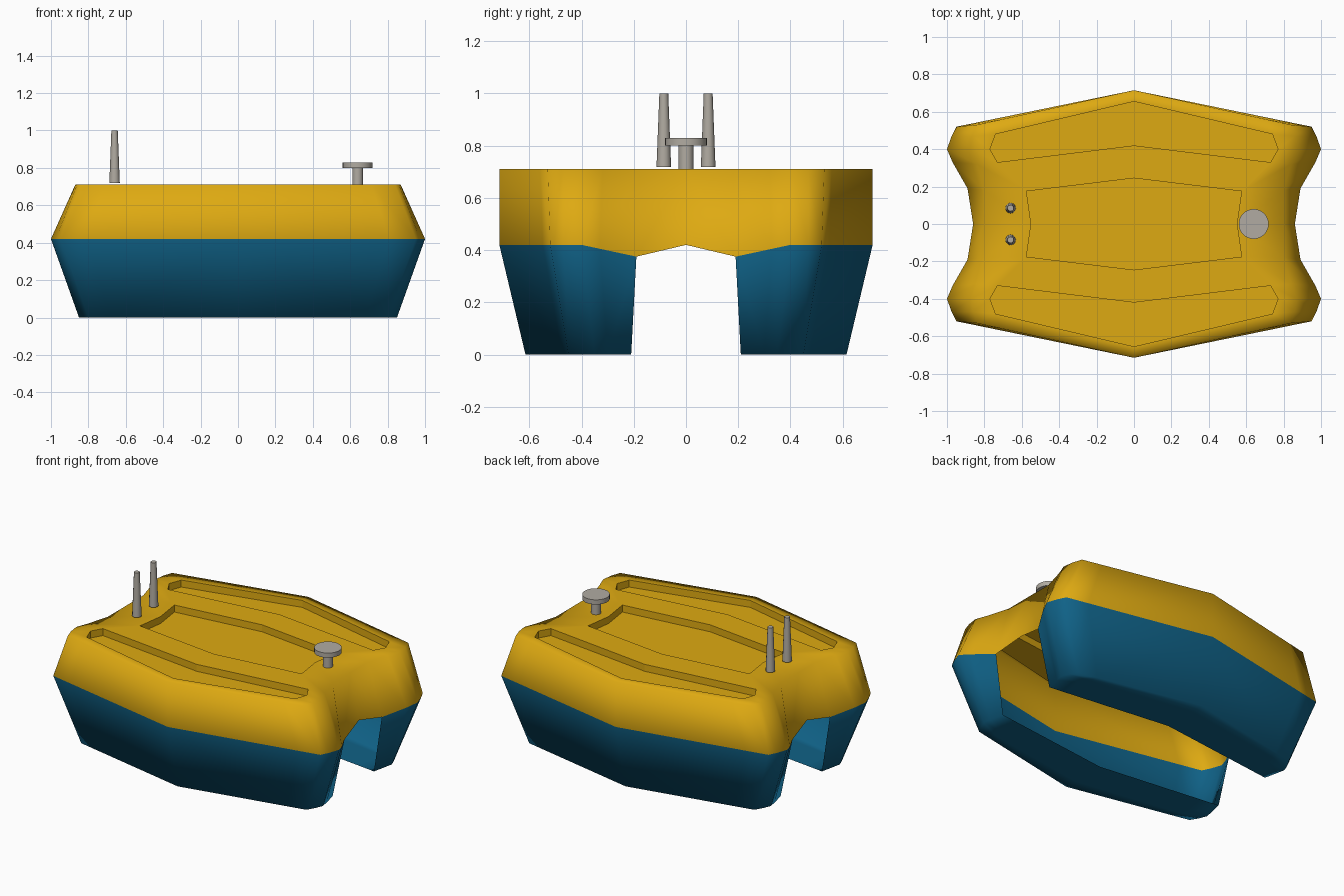
import bpy, bmesh
from mathutils import Vector

cube = bpy.data.objects.get("Cube")
if cube:
    bpy.data.objects.remove(cube, do_unlink=True)


def material(name, rgb):
    m = bpy.data.materials.new(name)
    m.use_nodes = True
    m.diffuse_color = (*rgb, 1)
    m.node_tree.nodes["Principled BSDF"].inputs["Base Color"].default_value = (*rgb, 1)
    return m


yellow = material("yellow_paint", (0.73, 0.40, 0.006))
blue = material("blue_paint", (0.005, 0.12, 0.24))
metal = material("grey_metal", (0.44, 0.41, 0.36))

DECK, WATER, POCKET = 0.71, 0.42, 0.045


def level(points, z):
    return [Vector((x, y, z)) for x, y in points]


# End outlines of one quarter, from the centreline outwards
end_deck = level([(.80, 0), (.80, .18), (.84, .32), (.87, .40), (.86, .47), (.84, .53)], DECK)
end_water = level([(.86, 0), (.89, .19), (.97, .33), (1, .40), (.975, .47), (.95, .52)], WATER)
end_water[1].z, end_water[2].z = .375, .405
end_keel = level([(.82, .21), (.84, .30), (.85, .35), (.83, .40), (.80, .45)], 0)

# Midship outlines
mid_deck = level([(0, y) for y in (0, .245, .42, .54, .655, .715)], DECK)
mid_keel = level([(0, y) for y in (.31, .40, .46, .53, .615)], 0)
mid_outer = Vector((0, .715, WATER))

# Half sections over the deck, down the side and under the keel; the inside is open
mid = mid_deck + [mid_outer] + mid_keel[::-1]
end = end_deck + [end_water[5]] + end_keel[::-1]
near_end = [a.lerp(b, .85) for a, b in zip(mid, end)]
# Deck points at the ends of the recesses
near_end[:5] = level([(.55, 0), (.575, .175), (.73, .33), (.77, .40), (.74, .48)], DECK)

bm = bmesh.new()
pockets = []


def face(points, sx, sy):
    verts = [bm.verts.new((p.x * sx, p.y * sy, p.z)) for p in points]
    f = bm.faces.new(verts)
    f.material_index = 1 if min(p.z for p in points) < .1 else 0
    return f


for sx in (1, -1):
    for sy in (1, -1):
        # Shell between sections
        for row, (a, b) in enumerate(((mid, near_end), (near_end, end))):
            for i in range(len(a) - 1):
                f = face([a[i], b[i], b[i + 1], a[i + 1]], sx, sy)
                if row == 0 and i in (0, 2, 3):
                    pockets.append(f)
        # Bow and stern caps
        for i in range(5):
            face([end_deck[i], end_water[i], end_water[i + 1], end_deck[i + 1]], sx, sy)
            if i:
                face([end_water[i], end_keel[i - 1], end_keel[i], end_water[i + 1]], sx, sy)

bmesh.ops.remove_doubles(bm, verts=bm.verts[:], dist=.0005)
bmesh.ops.recalc_face_normals(bm, faces=bm.faces[:])

# Sink the deck recesses
result = bmesh.ops.extrude_face_region(bm, geom=pockets)
floor = [v for v in result["geom"] if isinstance(v, bmesh.types.BMVert)]
bmesh.ops.translate(bm, verts=floor, vec=(0, 0, -POCKET))
leftover = [f for f in pockets if f.is_valid]
if leftover:
    bmesh.ops.delete(bm, geom=leftover, context='FACES')
bmesh.ops.recalc_face_normals(bm, faces=bm.faces[:])
bm.normal_update()
for f in bm.faces:
    f.smooth = True
# Crisp recess rims
for v in floor:
    for f in v.link_faces:
        if abs(f.normal.z) < .1:
            for e in f.edges:
                e.smooth = False

mesh = bpy.data.meshes.new("twin_hull")
bm.to_mesh(mesh)
bm.free()
mesh.materials.append(yellow)
mesh.materials.append(blue)
hull = bpy.data.objects.new("twin_hull", mesh)
bpy.context.collection.objects.link(hull)


# Deck fittings
def post(name, x, y, z0, z1, r0, r1, sides):
    bpy.ops.mesh.primitive_cone_add(vertices=sides, radius1=r0, radius2=r1,
                                    depth=z1 - z0, location=(x, y, (z0 + z1) / 2))
    ob = bpy.context.object
    ob.name = name
    ob.data.materials.append(metal)
    bpy.ops.object.shade_smooth_by_angle(angle=.9)


for side, y in (("front", -.085), ("back", .085)):
    post(side + "_antenna", -.66, y, .718, 1.0, .028, .017, 12)
post("sensor_stem", .64, 0, DECK, .80, .029, .029, 16)
post("sensor_disc", .64, 0, .80, .83, .08, .08, 32)
